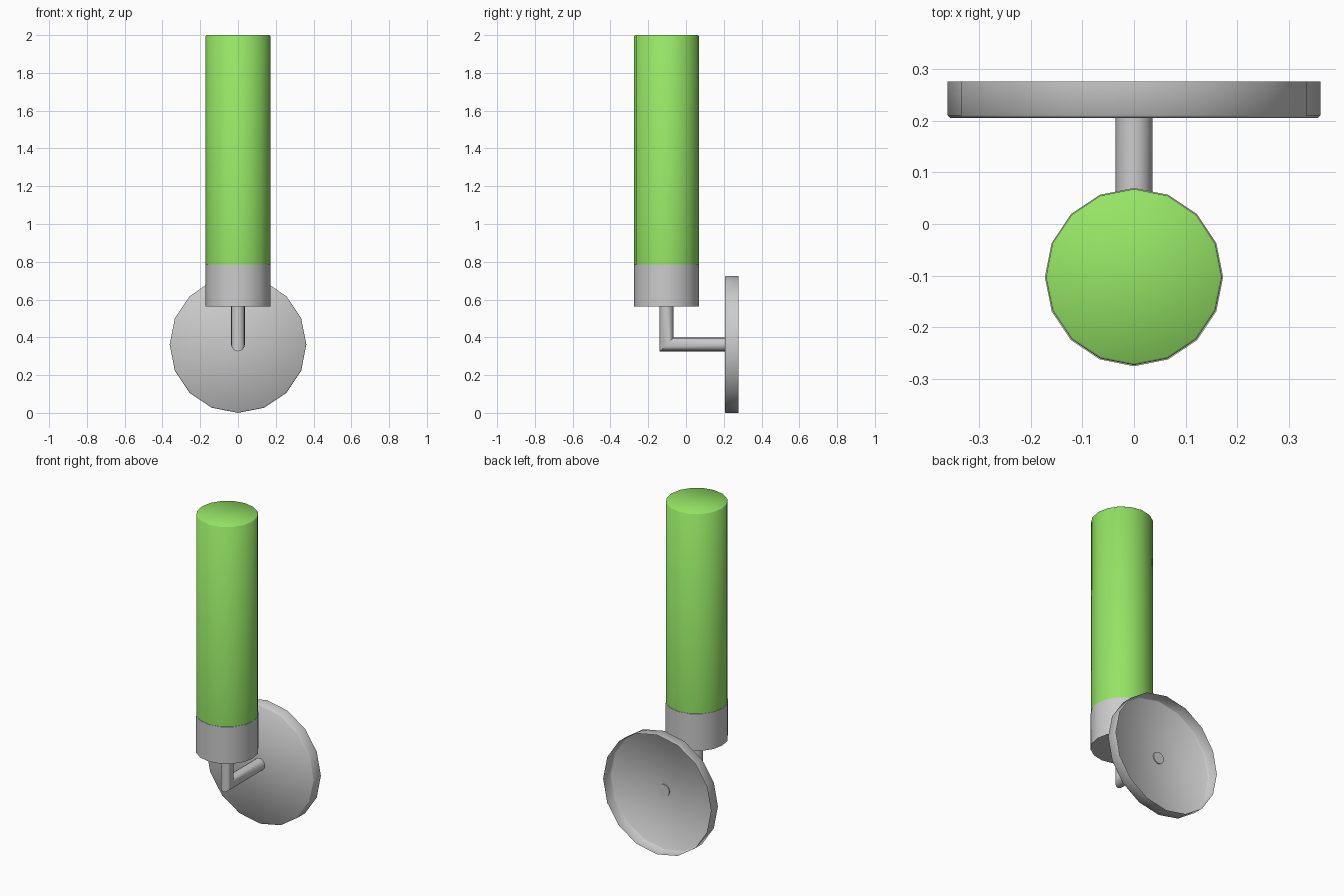
import bpy, bmesh, math
from mathutils import Vector

if "Cube" in bpy.data.objects:
    bpy.data.objects.remove(bpy.data.objects["Cube"])

SIDES = 16
AXIS_Y = -0.103      # centre line of the lamp tube
PLATE_Z = 0.362      # height of the wall plate and arm
UP, BACK, SIDE = Vector((0, 0, 1)), Vector((0, 1, 0)), Vector((1, 0, 0))


def skin(name, rings, cap_start, cap_end, angle, color=None):
    """Join rings of points into one smooth-shaded surface."""
    bm = bmesh.new()
    loops = [[bm.verts.new(p) for p in ring] for ring in rings]
    for a, b in zip(loops, loops[1:]):
        for i in range(SIDES):
            j = (i + 1) % SIDES
            bm.faces.new((a[i], a[j], b[j], b[i]))
    if cap_start:
        bm.faces.new(loops[0][::-1])
    if cap_end:
        bm.faces.new(loops[-1])
    bmesh.ops.recalc_face_normals(bm, faces=bm.faces[:])
    me = bpy.data.meshes.new(name)
    bm.to_mesh(me)
    bm.free()
    ob = bpy.data.objects.new(name, me)
    bpy.context.collection.objects.link(ob)
    if color:
        mat = bpy.data.materials.new(name + "_color")
        mat.diffuse_color = color
        mat.use_nodes = True
        mat.node_tree.nodes["Principled BSDF"].inputs["Base Color"].default_value = mat.diffuse_color
        me.materials.append(mat)
    bpy.ops.object.select_all(action='DESELECT')
    ob.select_set(True)
    bpy.context.view_layer.objects.active = ob
    bpy.ops.object.shade_smooth_by_angle(angle=math.radians(angle))
    return ob


def ring(centre, u, v, r):
    return [centre + r * (math.cos(t) * u + math.sin(t) * v)
            for t in (2 * math.pi * i / SIDES for i in range(SIDES))]


# Tall green tube with a slightly softened top edge
skin("lamp_tube",
     [ring(Vector((0, AXIS_Y, z)), SIDE, BACK, r)
      for r, z in ((0.171, 0.78), (0.171, 1.996), (0.167, 2.0))],
     True, True, 50, (0.30, 0.78, 0.13, 1))

# Socket cup holding the tube
skin("socket_cup",
     [ring(Vector((0, AXIS_Y, z)), SIDE, BACK, 0.173) for z in (0.562, 0.786)],
     True, True, 50)

# Wall plate: shallow dish, open at the back
skin("wall_plate",
     [ring(Vector((0, y, PLATE_Z)), SIDE, UP, r)
      for r, y in ((0.357, 0.206), (0.362, 0.211), (0.362, 0.277))],
     True, False, 50)

# Bent arm with a mitred elbow, its end just showing through the plate
R = 0.036
elbow = Vector((0, AXIS_Y, PLATE_Z))
skin("bent_arm",
     [ring(Vector((0, AXIS_Y, 0.57)), SIDE, BACK, R),
      ring(elbow, SIDE, BACK + UP, R),
      ring(Vector((0, 0.212, PLATE_Z)), SIDE, UP, R)],
     True, True, 30)
